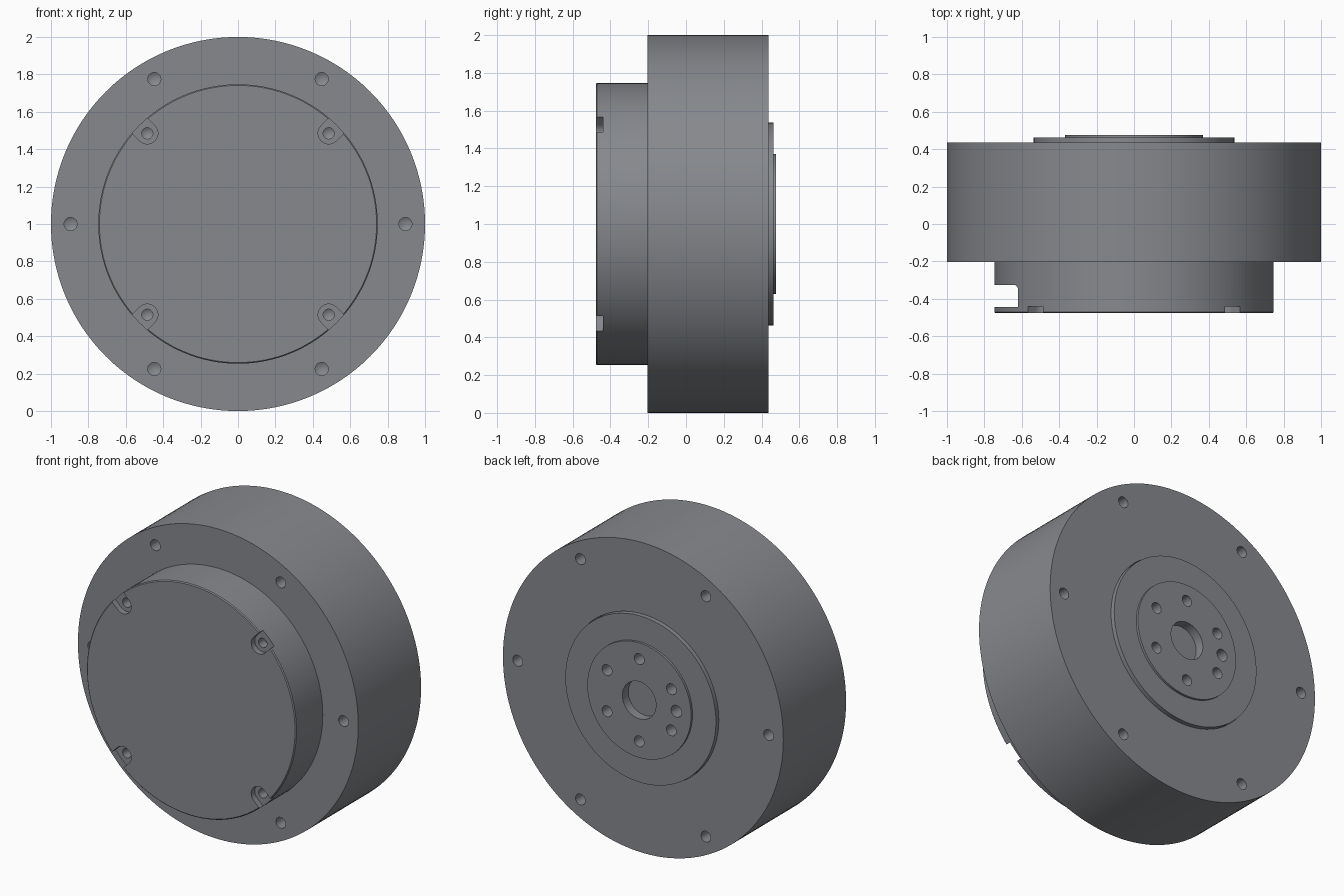
import bpy, bmesh
from math import radians, sin, cos, tau, pi
from mathutils import Vector

if "Cube" in bpy.data.objects:
    bpy.data.objects.remove(bpy.data.objects["Cube"], do_unlink=True)

metal = bpy.data.materials.new("Dark grey metal")
metal.use_nodes = True
GREY = (0.24, 0.25, 0.27, 1.0)
metal.diffuse_color = GREY
metal.node_tree.nodes["Principled BSDF"].inputs["Base Color"].default_value = GREY

AXIS_Z = 1.0                                  # height of the rotation axis
FRONT, STEP, BACK = -0.477, -0.203, 0.437     # main planes along y
FLANGE, HUB = 0.462, 0.477


def make(name, bm):
    bmesh.ops.recalc_face_normals(bm, faces=bm.faces)
    mesh = bpy.data.meshes.new(name)
    bm.to_mesh(mesh)
    bm.free()
    mesh.materials.append(metal)
    ob = bpy.data.objects.new(name, mesh)
    bpy.context.collection.objects.link(ob)
    return ob


def lathe(name, profile, x=0, z=0, steps=128):
    """Turn (radius, y) points around an axis parallel to y."""
    bm = bmesh.new()
    vs = [bm.verts.new((r, y, 0)) for r, y in profile]
    es = [bm.edges.new(pair) for pair in zip(vs, vs[1:])]
    bmesh.ops.spin(bm, geom=vs + es, cent=(0, 0, 0), axis=(0, 1, 0),
                   angle=tau, steps=steps)
    bmesh.ops.remove_doubles(bm, verts=bm.verts, dist=1e-5)
    bmesh.ops.translate(bm, verts=bm.verts, vec=(x, 0, AXIS_Z + z))
    return make(name, bm)


def prism(name, points, vec):
    bm = bmesh.new()
    face = bm.faces.new([bm.verts.new(p) for p in points])
    ext = bmesh.ops.extrude_face_region(bm, geom=[face], use_keep_orig=True)
    moved = [v for v in ext["geom"] if isinstance(v, bmesh.types.BMVert)]
    bmesh.ops.translate(bm, verts=moved, vec=vec)
    return make(name, bm)


def drill(dist, degrees, y, inward, radius=0.035, depth=0.1):
    """Cutter for a blind hole with a conical tip; inward is +1 or -1 along y."""
    a = radians(degrees)
    start, end = y - inward * 0.02, y + inward * depth
    return lathe("drill_cutter", [(0, start), (radius, start), (radius, end),
                                  (0, end + inward * 0.02)],
                 dist * cos(a), dist * sin(a), 24)


def slot(degrees):
    """Cutter for a U-shaped screw recess open at the rim."""
    a = radians(degrees)
    out, side = Vector((cos(a), 0, sin(a))), Vector((-sin(a), 0, cos(a)))
    centre = out * 0.686 + Vector((0, FRONT - 0.02, AXIS_Z))
    w = 0.057
    pts = [centre + out * 0.15 - side * w, centre + out * 0.15 + side * w]
    for i in range(17):
        t = pi / 2 + pi * i / 16
        pts.append(centre + (out * cos(t) + side * sin(t)) * w)
    return prism("slot_cutter", pts, (0, 0.057, 0))


def finish(ob, cutters):
    for c in cutters:
        c.hide_render = True
        m = ob.modifiers.new("Cut", "BOOLEAN")
        m.operation, m.solver, m.object = "DIFFERENCE", "EXACT", c
    if cutters:
        deps = bpy.context.evaluated_depsgraph_get()
        mesh = bpy.data.meshes.new_from_object(ob.evaluated_get(deps))
        ob.modifiers.clear()
        ob.data = mesh
        for c in cutters:
            bpy.data.objects.remove(c, do_unlink=True)
    bpy.ops.object.select_all(action="DESELECT")
    ob.select_set(True)
    bpy.context.view_layer.objects.active = ob
    bpy.ops.object.shade_smooth_by_angle(angle=radians(30))


# Main housing with mounting holes on both faces and a seat for the flange
housing = lathe("housing", [(0, STEP), (1, STEP), (1, BACK), (0.54, BACK),
                            (0.54, 0.3), (0, 0.3)])
finish(housing, [drill(0.895, k * 60, y, s)
                 for k in range(6) for y, s in ((STEP, 1), (BACK, -1))])

# Front drum with lightly chamfered rim
R, C = 0.747, 0.006
drum = lathe("front_drum", [(0, FRONT), (R - C, FRONT), (R, FRONT + C),
                            (R, STEP), (0, STEP)])
cuts = []
for k in range(4):
    angle = 45 + k * 90
    cuts += [slot(angle), drill(0.686, angle, FRONT + 0.037, 1, 0.03, 0.06)]

# Side opening for the cable connector, with one rounded inner corner
r = 0.025
corner = [(-0.62 - r + r * sin(t), -0.325 - r + r * cos(t))
          for t in (i * pi / 12 for i in range(7))]
outline = [(-0.62, -0.443), (-0.9, -0.443), (-0.9, -0.325)] + corner
cuts.append(prism("connector_cutter", [(x, y, AXIS_Z - 0.6) for x, y in outline],
                  (0, 0, 1.2)))
finish(drum, cuts)

# Rear output flange with raised hub, centre bore, bolt circle and dowel hole
flange = lathe("output_flange", [(0, 0.3), (0.537, 0.3), (0.537, FLANGE),
                                 (0.37, FLANGE), (0.37, HUB), (0, HUB)])
cuts = [drill(0.265, 30 + k * 60, HUB, -1) for k in range(6)]
cuts.append(drill(0.265, 180, HUB, -1, 0.038))
cuts.append(lathe("bore_cutter", [(0, 0.6), (0.12, 0.6), (0.12, HUB - 0.06),
                                  (0, HUB - 0.06)], steps=48))
finish(flange, cuts)
